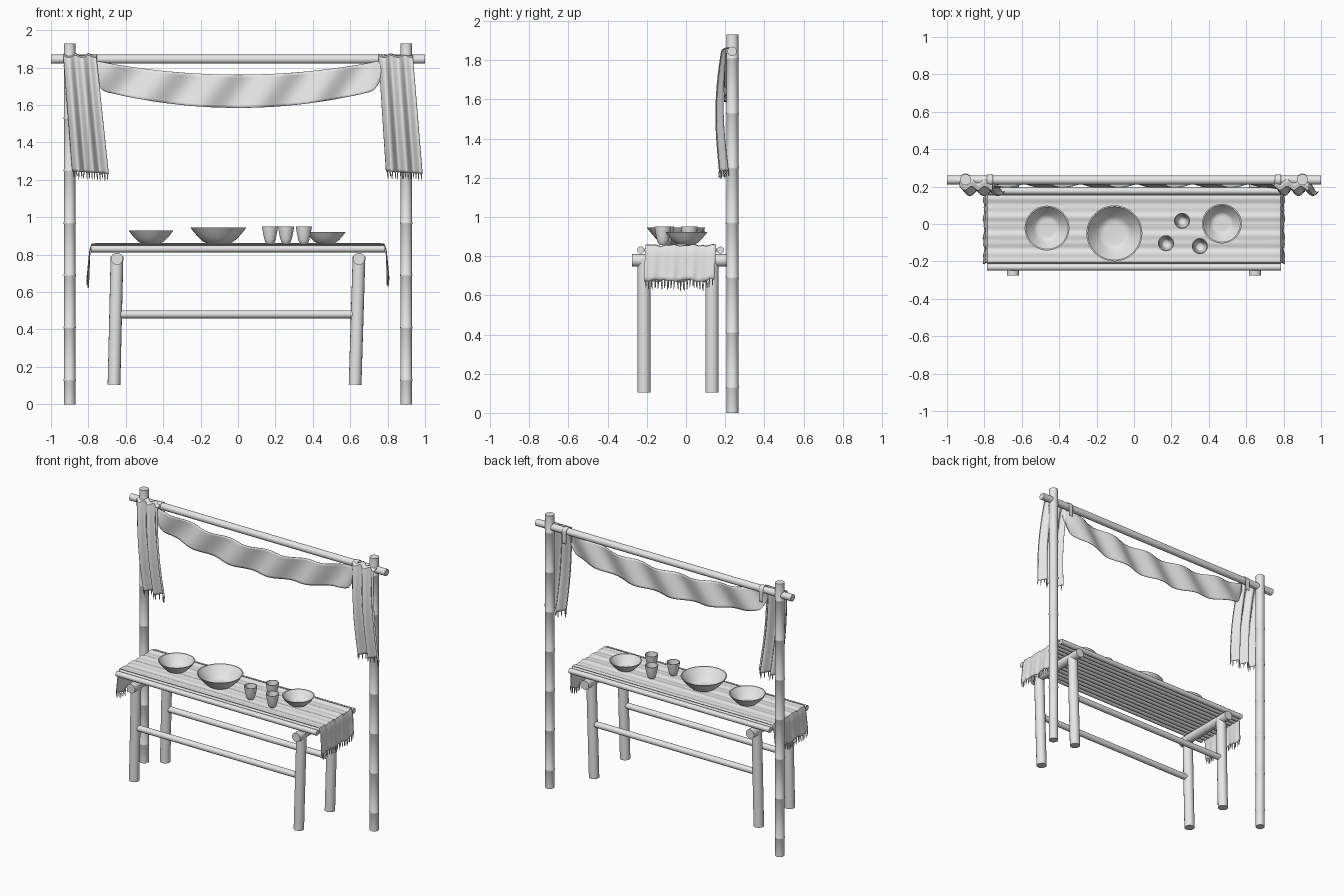
import bpy, bmesh, math, random
from mathutils import Vector

random.seed(4)
cube = bpy.data.objects.get("Cube")
if cube:
    bpy.data.objects.remove(cube, do_unlink=True)

GREY = (0.8, 0.8, 0.8, 1)
mat = bpy.data.materials.new("plain grey")
mat.use_nodes = True
mat.diffuse_color = GREY
mat.node_tree.nodes["Principled BSDF"].inputs["Base Color"].default_value = GREY


def finish(name, bm, angle=40):
    bmesh.ops.recalc_face_normals(bm, faces=bm.faces)
    me = bpy.data.meshes.new(name)
    bm.to_mesh(me)
    bm.free()
    me.materials.append(mat)
    ob = bpy.data.objects.new(name, me)
    bpy.context.collection.objects.link(ob)
    bpy.ops.object.select_all(action="DESELECT")
    ob.select_set(True)
    bpy.context.view_layer.objects.active = ob
    bpy.ops.object.shade_smooth_by_angle(angle=math.radians(angle))
    return ob


def add_lathe(bm, profile, base, axis, sides=16):
    """Turn (radius, height) pairs about an axis; both ends are closed."""
    base = Vector(base)
    turn = Vector((0, 0, 1)).rotation_difference(Vector(axis))
    rings = []
    for r, h in profile:
        ring = []
        for i in range(sides):
            a = math.tau * i / sides
            ring.append(bm.verts.new(base + turn @ Vector((r * math.cos(a), r * math.sin(a), h))))
        rings.append(ring)
    for lo, hi in zip(rings, rings[1:]):
        for i in range(sides):
            j = (i + 1) % sides
            bm.faces.new((lo[i], lo[j], hi[j], hi[i]))
    bm.faces.new(rings[0][::-1])
    bm.faces.new(rings[-1])


def add_rod(bm, a, b, r, sides=16, nodes=()):
    """Straight pole with raised bamboo joints at the given distances."""
    d = Vector(b) - Vector(a)
    profile = [(r, 0)]
    for n in nodes:
        profile += [(r, n - 0.008), (r * 1.09, n - 0.003), (r * 1.09, n + 0.003), (r, n + 0.008)]
    add_lathe(bm, profile + [(r, d.length)], a, d, sides)


def rod(name, *args, **kw):
    bm = bmesh.new()
    add_rod(bm, *args, **kw)
    return finish(name, bm)


def cloth(name, fn, nu, nv, thick=0.004):
    """Sheet through fn(u, v), given a little thickness."""
    bm = bmesh.new()
    g = [[bm.verts.new(fn(i / nu, j / nv)) for j in range(nv + 1)] for i in range(nu + 1)]
    for i in range(nu):
        for j in range(nv):
            bm.faces.new((g[i][j], g[i + 1][j], g[i + 1][j + 1], g[i][j + 1]))
    ob = finish(name, bm, 60)
    mod = ob.modifiers.new("thickness", "SOLIDIFY")
    mod.thickness = thick
    mod.offset = 0
    return ob


def fringe(name, edge, count, length):
    """Row of thin strands hanging from edge(t)."""
    bm = bmesh.new()
    for k in range(count):
        top = Vector(edge((k + 0.5) / count)) + Vector((0, 0, 0.005))
        drop = length * random.uniform(0.8, 1.15)
        sway = Vector((random.uniform(-.004, .004), random.uniform(-.004, .004), -drop))
        add_lathe(bm, [(0.003, 0), (0.0035, drop * 0.5), (0.0015, drop)], top, sway, 5)
    finish(name, bm)


# Posts and crossbar
for side, s in (("right", -1), ("left", 1)):
    rod(side + "_post", (s * 0.9, 0.237, 0), (s * 0.9, 0.237, 1.93), 0.03,
        nodes=[0.13 + 0.28 * k for k in range(7)])
rod("crossbar", (-1, 0.235, 1.845), (1, 0.235, 1.845), 0.024)

# Table frame: leaning legs, end bearers and long rails
for side, foot, head in (("right", -0.663, -0.647), ("left", 0.626, 0.647)):
    for end, y in (("front", -0.214), ("back", 0.133)):
        rod(f"{end}_{side}_leg", (foot, y, 0.105), (head, y, 0.79), 0.034)
    rod(side + "_bearer", (head, -0.275, 0.778), (head, 0.21, 0.778), 0.032)
for end, y in (("front", -0.214), ("back", 0.133)):
    rod(end + "_rail", (-0.645, y, 0.481), (0.63, y, 0.481), 0.021)

# Slatted table top
bm = bmesh.new()
SLATS, FIRST, LAST = 12, -0.231, 0.176
for k in range(SLATS):
    y = FIRST + (LAST - FIRST) * k / (SLATS - 1)
    add_rod(bm, (-0.785, y, 0.831), (0.785, y, 0.831), 0.0185, 12)
finish("table_slats", bm)


# Table runner with both ends hanging down
def runner_point(u, v):
    y = -0.207 + 0.36 * v
    ripple = 0.003 * math.sin(v * 21) + 0.002 * math.sin(v * 47 + 1)
    t = (u - 0.5) * 2
    s, q = math.copysign(1, t), abs(t)
    if q < 0.8:
        return (s * 0.782 * q / 0.8, y, 0.855 + ripple)
    d = (q - 0.8) / 0.2
    hem = 0.006 * math.sin(v * 17 + s)
    x = 0.782 + 0.008 * min(1, d * 6) + 0.012 * d + ripple * d
    return (s * x, y - 0.008 * d, 0.853 + ripple - (0.178 + hem) * d)


cloth("table_runner", runner_point, 80, 48)
for side, u in (("right", 0), ("left", 1)):
    fringe(side + "_runner_fringe", lambda t, u=u: runner_point(u, t), 22, 0.045)


# Bowls and cups
def vessel(name, x, y, z, r, h, foot, power, wall):
    steps = 8
    outer = [(foot + (r - foot) * (k / steps) ** power, h * k / steps) for k in range(steps + 1)]
    inner = [(max(p - wall, 0.002), max(q, wall)) for p, q in reversed(outer)]
    bm = bmesh.new()
    add_lathe(bm, outer + inner + [(0.001, wall)], (x, y, z), (0, 0, 1), 32)
    finish(name, bm)


for name, x, y, r, h in (("right_bowl", -0.465, -0.022, 0.12, 0.07),
                         ("middle_bowl", -0.105, -0.05, 0.15, 0.086),
                         ("left_bowl", 0.47, 0.002, 0.106, 0.062)):
    vessel(name, x, y, 0.86, r, h, r * 0.42, 0.72, 0.007)
for k, (x, y) in enumerate(((0.171, -0.103), (0.257, 0.017), (0.352, -0.118))):
    vessel(f"cup_{k + 1}", x, y, 0.858, 0.043, 0.093, 0.018, 0.55, 0.005)


# Sagging banner under the crossbar
def banner_point(u, v):
    t = 2 * u - 1
    top = 1.762 + 0.075 * t * t
    low = 1.585 + 0.1 * t * t
    end = max(0, (abs(t) - 0.93) / 0.07)
    low += 0.06 * end * end
    x = t * (0.765 + 0.012 * math.sin(math.pi * v))
    y = 0.212 + 0.016 * math.sin(math.tau * x / 0.3 + 2.6 * v) - 0.01 * end
    return (x, y, top + (low - top) * v)


cloth("banner", banner_point, 80, 12)


# Banner ends folded over the bar
for side, s in (("right", -1), ("left", 1)):
    def tie_point(u, v, s=s):
        a = math.pi * min(1, v / 0.6)
        drop = max(0, v - 0.6) / 0.4
        return (s * (0.755 + 0.03 * u), 0.235 - 0.027 * math.cos(a),
                1.845 + 0.027 * math.sin(a) - 0.08 * drop)
    cloth(side + "_banner_tie", tie_point, 4, 16)

# Pleated side curtains with fringes
for side, top, low in (("right", (-0.933, -0.757), (-0.885, -0.692)),
                       ("left", (0.752, 0.935), (0.792, 0.986))):
    def curtain_point(u, v, top=top, low=low):
        d = max(0, (v - 0.05) / 0.95)
        x = (top[0] + (top[1] - top[0]) * u) * (1 - d) + (low[0] + (low[1] - low[0]) * u) * d
        fold = math.cos(math.tau * 2.5 * u + 0.6)
        y = 0.193 - 0.022 * math.sin(math.pi * d) + (0.01 + 0.013 * math.sqrt(d)) * fold
        y += 0.035 * max(0, 1 - v / 0.05)
        z = 1.868 - 0.01 * min(1, v / 0.05) - (0.612 + 0.014 * u) * d
        return (x, y, z + 0.006 * fold * (1 - d))
    cloth(side + "_curtain", curtain_point, 40, 40)
    fringe(side + "_curtain_fringe", lambda t, f=curtain_point: f(t, 1), 14, 0.04)
